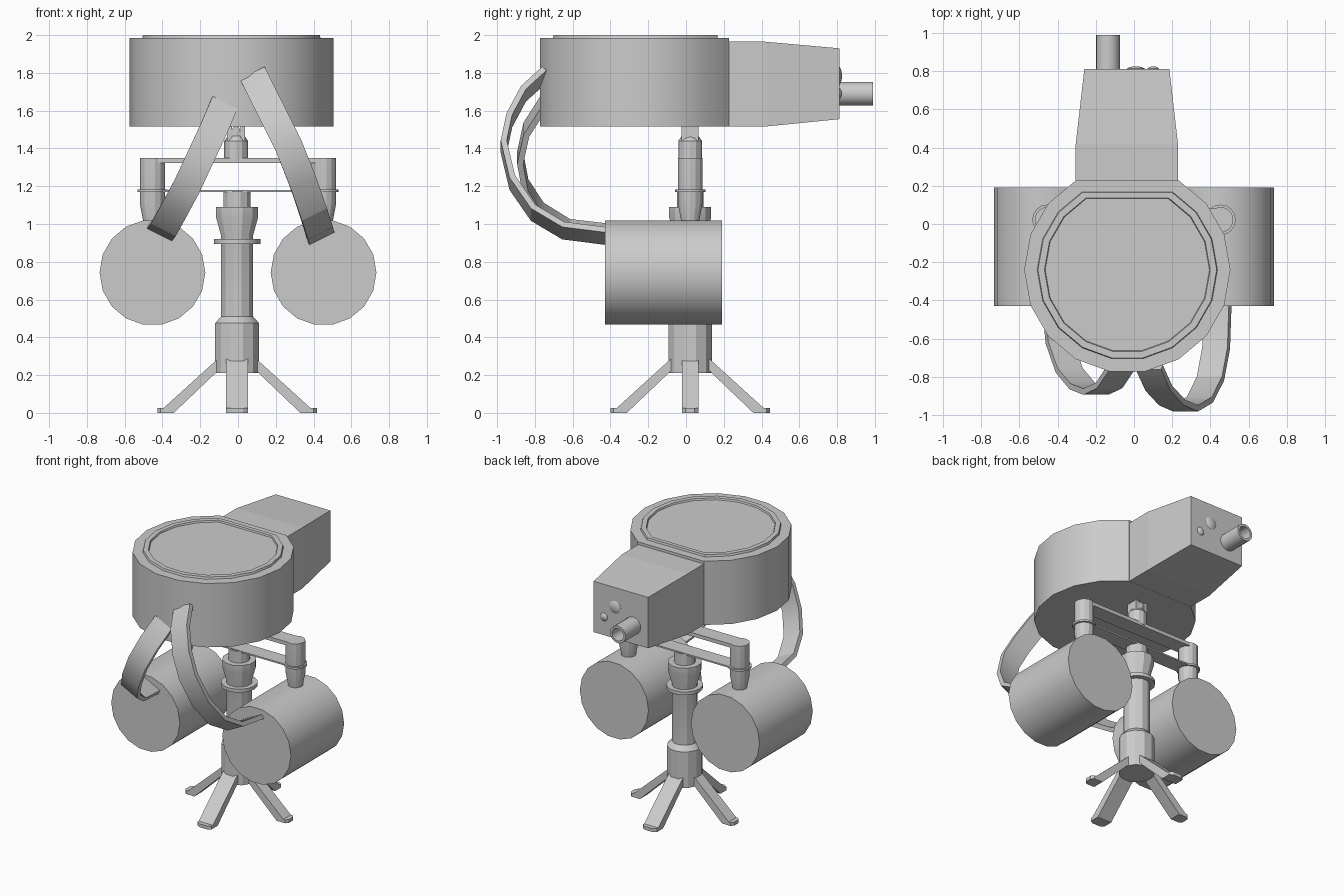
import bpy, bmesh, math
from mathutils import Vector

if "Cube" in bpy.data.objects:
    bpy.data.objects.remove(bpy.data.objects["Cube"])

CX, CY = -0.005, 0.022      # column axis


def loft(name, rings, caps=True, angle=25):
    """Skin a list of equal-length closed rings."""
    bm = bmesh.new()
    vr = [[bm.verts.new(p) for p in r] for r in rings]
    n = len(rings[0])
    for a, b in zip(vr, vr[1:]):
        for i in range(n):
            j = (i + 1) % n
            bm.faces.new((a[i], a[j], b[j], b[i]))
    if caps:
        bm.faces.new(vr[0])
        bm.faces.new(vr[-1])
    bmesh.ops.recalc_face_normals(bm, faces=bm.faces)
    me = bpy.data.meshes.new(name)
    bm.to_mesh(me)
    bm.free()
    ob = bpy.data.objects.new(name, me)
    bpy.context.collection.objects.link(ob)
    bpy.ops.object.select_all(action='DESELECT')
    ob.select_set(True)
    bpy.context.view_layer.objects.active = ob
    bpy.ops.object.shade_smooth_by_angle(angle=math.radians(angle))
    return ob


def lathe(name, profile, loc, n=18, along_y=False, start=0.0):
    """Revolve (radius, height) pairs about z, or about y."""
    rings = []
    for r, h in profile:
        ring = []
        for i in range(n):
            a = start + 2 * math.pi * i / n
            c, s = r * math.cos(a), r * math.sin(a)
            ring.append(Vector(loc) + Vector((c, h, s) if along_y else (c, s, h)))
        rings.append(ring)
    return loft(name, rings)


def box(name, x, y, z):
    return loft(name, [[(x[0], y[0], h), (x[1], y[0], h), (x[1], y[1], h), (x[0], y[1], h)] for h in z])


def head_ring(r, z):
    # 18-sided circle with a straight edge at the back
    return [(-0.035 + r * math.cos(math.radians(a)), -0.24 + r * math.sin(math.radians(a)), z)
            for a in range(0, 360, 20) if a not in (80, 100)]


# turret head with raised rim and slightly sunken lid
loft("turret_head", [head_ring(0.54, 1.515), head_ring(0.54, 1.985), head_ring(0.472, 1.985),
                     head_ring(0.468, 2.0), head_ring(0.434, 2.0), head_ring(0.43, 1.988)])

# tapered gun housing behind the drum
loft("gun_housing", [[(x0, y, z0), (x1, y, z0), (x1, y, z1), (x0, y, z1)]
                     for y, x0, x1, z0, z1 in ((0.2, -0.305, 0.23, 1.516, 1.965),
                                               (0.42, -0.305, 0.23, 1.516, 1.965),
                                               (0.812, -0.26, 0.185, 1.555, 1.93))], angle=5)

# hollow barrel and sensor lenses
lathe("gun_barrel", [(0.063, 0.78), (0.063, 0.99), (0.046, 0.99), (0.046, 0.83)],
      (-0.137, 0, 1.69), 16, True)
for name, x, z, r in (("large_lens", 0.01, 1.785, 0.047), ("small_lens", 0.1, 1.69, 0.03)):
    lathe(name, [(r, 0.805), (r, 0.813), (r * 0.75, 0.82), (r * 0.35, 0.825)], (x, 0, z), 12, True)

# central column
lathe("column", [(0.12, 0.21), (0.12, 0.475), (0.088, 0.51), (0.088, 0.94), (0.115, 1.035),
                 (0.115, 1.09), (0.073, 1.09), (0.073, 1.175)], (CX, CY, 0), 12, start=math.pi / 12)
lathe("column_collar", [(0.123, 0.895), (0.123, 0.92)], (CX, CY, 0), 16)

# swivel mount and fork under the head
lathe("swivel_post", [(0.063, 1.335), (0.063, 1.44), (0.045, 1.465), (0.045, 1.49)], (-0.01, CY, 0), 12)
for s in (-1, 1):
    x = -0.01 + s * 0.035
    box("fork_prong", (x - 0.012, x + 0.012), (CY - 0.045, CY + 0.045), (1.44, 1.52))
lathe("fork_pin", [(0.022, -0.04), (0.022, 0.04)], (-0.01, CY, 1.495), 10, True)

# cross arms
box("upper_arm", (-0.455, 0.455), (CY - 0.058, CY + 0.058), (1.322, 1.349))
box("lower_arm", (-0.455, 0.455), (CY - 0.058, CY + 0.058), (1.17, 1.181))

# hangers and ammunition drums
for s, side in ((-1, "left"), (1, "right")):
    lathe(side + "_hanger", [(0.067, 1.35), (0.067, 1.11), (0.046, 1.0)], (s * 0.453, CY, 0), 14)
    lathe(side + "_hanger_flange", [(0.08, 1.169), (0.08, 1.183)], (s * 0.453, CY, 0), 16)
    lathe(side + "_ammo_drum", [(0.28, -0.43), (0.28, 0.19)], (s * 0.453, 0, 0.743), 18, True)

# four splayed legs: top r, top z, bottom r, bottom z, half-width scale
leg = ((0.09, 0.295, 0.09, 0.235, 1), (0.12, 0.27, 0.12, 0.205, 1), (0.39, 0.025, 0.335, 0.0, 1),
       (0.405, 0.025, 0.405, 0.0, 1), (0.422, 0.025, 0.422, 0.0, 0.55))
for k, name in enumerate(("right", "back", "left", "front")):
    w = 0.058 if k % 2 else 0.044
    d = Vector((math.cos(k * math.pi / 2), math.sin(k * math.pi / 2), 0))
    side, up, c = Vector((-d.y, d.x, 0)), Vector((0, 0, 1)), Vector((CX, CY, 0))
    loft(name + "_leg", [[c + d * rt + up * zt + side * w * f, c + d * rt + up * zt - side * w * f,
                          c + d * rb + up * zb - side * w * f, c + d * rb + up * zb + side * w * f]
                         for rt, zt, rb, zb, f in leg], angle=10)


def belt(name, path, half, t=0.016):
    """Flat strap following a path, with a fixed width direction."""
    pts, half, rings = [Vector(p) for p in path], Vector(half), []
    for i, p in enumerate(pts):
        tan = pts[min(i + 1, len(pts) - 1)] - pts[max(i - 1, 0)]
        n = tan.cross(half).normalized() * t
        rings.append([p + half + n, p - half + n, p - half - n, p + half - n])
    loft(name, rings)


# ammunition feed belts
belt("right_feed_belt", [(0.08, -0.75, 1.79), (0.13, -0.86, 1.69), (0.2, -0.935, 1.55), (0.27, -0.965, 1.41),
                         (0.345, -0.92, 1.22), (0.4, -0.81, 1.06), (0.43, -0.65, 0.965), (0.438, -0.41, 0.935)],
     (0.066, 0, 0.033))
belt("left_feed_belt", [(-0.07, -0.755, 1.64), (-0.13, -0.845, 1.5), (-0.2, -0.878, 1.35), (-0.27, -0.85, 1.2),
                        (-0.34, -0.765, 1.07), (-0.39, -0.62, 0.98), (-0.41, -0.41, 0.955)],
     (-0.066, 0, 0.033))
